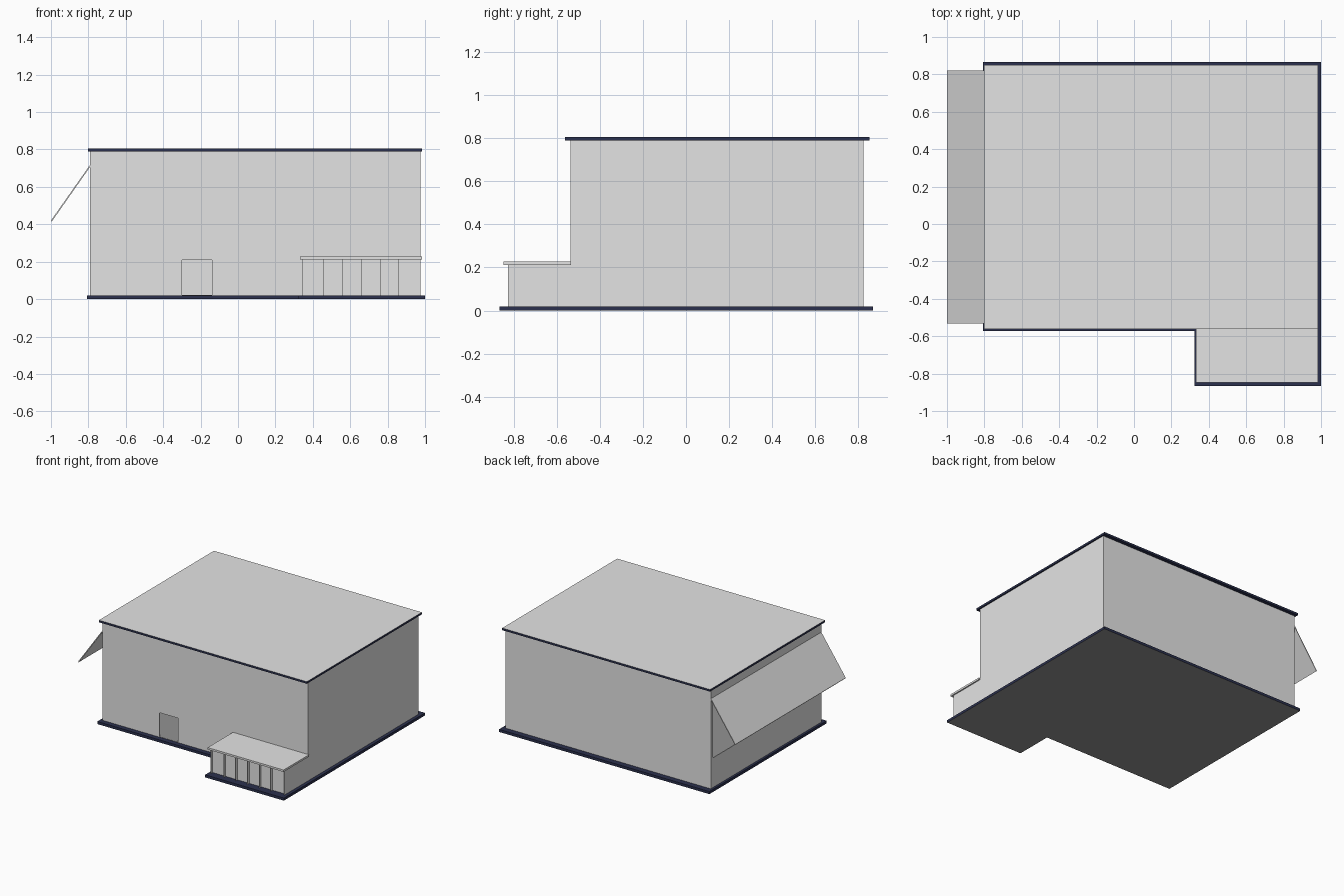
import bpy
import bmesh

old = bpy.data.objects.get("Cube")
if old:
    bpy.data.objects.remove(old, do_unlink=True)


def material(name, color):
    m = bpy.data.materials.new(name)
    m.use_nodes = True
    m.diffuse_color = color
    bsdf = next(n for n in m.node_tree.nodes if n.type == 'BSDF_PRINCIPLED')
    bsdf.inputs["Base Color"].default_value = color
    bsdf.inputs["Roughness"].default_value = 0.8
    return m


GREY = material("light grey", (0.775, 0.775, 0.775, 1))
NAVY = material("dark navy", (0.024, 0.03, 0.075, 1))
DARK = material("floor grey", (0.29, 0.29, 0.29, 1))


def prism(name, outline, low, high, axis='Z', main=GREY, accent=GREY, rule=None):
    """Extrude an outline along z, or an x-z outline along y."""
    bm = bmesh.new()

    def place(a, b, h):
        return (a, b, h) if axis == 'Z' else (a, h, b)

    face = bm.faces.new([bm.verts.new(place(a, b, low)) for a, b in outline])
    new = bmesh.ops.extrude_face_region(bm, geom=[face])["geom"]
    bmesh.ops.translate(bm, vec=place(0, 0, high - low),
                        verts=[v for v in new if isinstance(v, bmesh.types.BMVert)])
    bmesh.ops.recalc_face_normals(bm, faces=bm.faces)
    bm.normal_update()
    for f in bm.faces:
        f.material_index = 1 if rule and rule(f.normal.z) else 0
    mesh = bpy.data.meshes.new(name)
    bm.to_mesh(mesh)
    bm.free()
    mesh.materials.append(main)
    if rule:
        mesh.materials.append(accent)
    obj = bpy.data.objects.new(name, mesh)
    bpy.context.collection.objects.link(obj)
    return obj


def box(name, x0, x1, y0, y1, z0, z1, **colors):
    return prism(name, [(x0, y0), (x1, y0), (x1, y1), (x0, y1)], z0, z1, **colors)


def cut(target, cutter):
    mod = target.modifiers.new("opening", 'BOOLEAN')
    mod.operation = 'DIFFERENCE'
    mod.solver = 'EXACT'
    mod.object = cutter
    bpy.context.view_layer.objects.active = target
    bpy.ops.object.modifier_apply(modifier=mod.name)
    bpy.data.objects.remove(cutter, do_unlink=True)


LEFT, RIGHT, FRONT, BACK = -0.79, 0.975, -0.536, 0.824
PORCH_LEFT, PORCH_FRONT = 0.342, -0.826
WALL = 0.006

# L-shaped plinth, navy with a grey underside
prism("plinth", [(-0.808, -0.573), (0.323, -0.573), (0.323, -0.865),
                 (1.0, -0.865), (1.0, 0.867), (-0.808, 0.867)],
      0, 0.02, main=NAVY, accent=DARK, rule=lambda nz: nz < -0.5)

# Hollow hall with a doorway and a side opening beneath the flap
hall = box("main_hall", LEFT, RIGHT, FRONT, BACK, 0.018, 0.792)
cut(hall, box("room_cutter", LEFT + WALL, RIGHT - WALL, FRONT + WALL, BACK - WALL, -0.1, 0.785))
cut(hall, box("door_cutter", -0.30, -0.14, FRONT - 0.1, FRONT + 0.1, -0.1, 0.21))
cut(hall, box("side_cutter", LEFT - 0.1, LEFT + 0.1, FRONT + 0.03, BACK - 0.03, 0.25, 0.715))
box("hall_floor", LEFT + 0.002, RIGHT - 0.002, FRONT + 0.002, BACK - 0.002,
    0.015, 0.022, main=DARK)

# Flat roof with dark rim
box("main_roof", -0.802, 0.985, -0.562, 0.85, 0.788, 0.804,
    accent=NAVY, rule=lambda nz: nz < 0.5)

# Raised side flap
prism("side_flap", [(-0.788, 0.722), (-1.0, 0.42), (-0.996, 0.414), (-0.788, 0.711)],
      -0.533, 0.822, axis='Y')

# Porch with recessed front panels between thin fins
box("porch", PORCH_LEFT, RIGHT, PORCH_FRONT + 0.022, FRONT + 0.01, 0.018, 0.216)
box("porch_roof", 0.332, 0.985, -0.847, FRONT + 0.003, 0.212, 0.227)
for i, x in enumerate((PORCH_LEFT, 0.454, 0.556, 0.657, 0.759, 0.856, RIGHT - 0.003)):
    box(f"porch_fin_{i + 1}", x, x + 0.003, PORCH_FRONT, PORCH_FRONT + 0.024, 0.018, 0.214)
